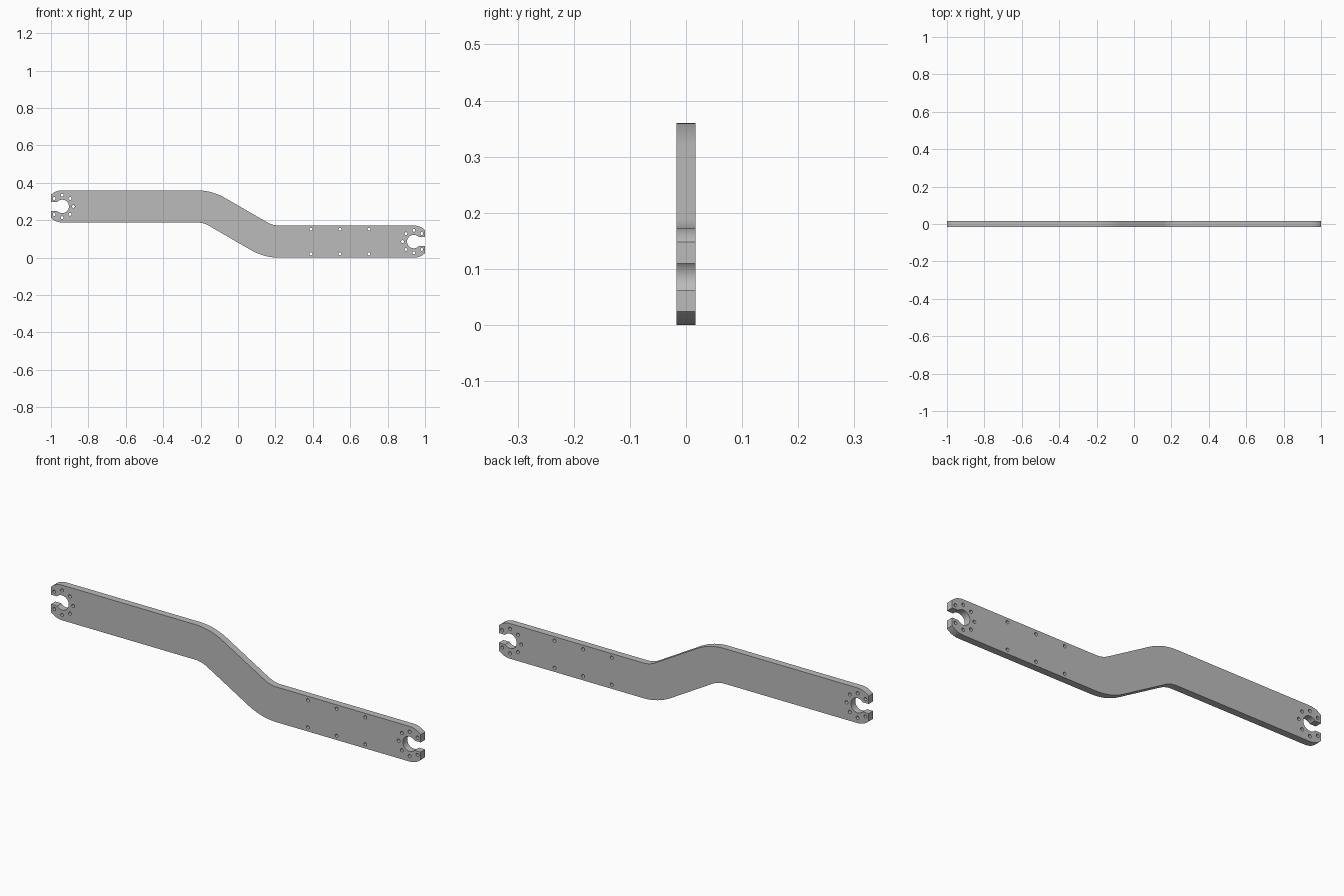
import bpy
from math import sin, cos, acos, asin, radians, degrees

old = bpy.data.objects.get("Cube")
if old:
    bpy.data.objects.remove(old, do_unlink=True)

HEIGHT = 0.36        # overall height
WIDTH = 0.172        # width of the bar
THICK = 0.034
END_X = 0.94         # centre of each end socket
ARM_Z = (WIDTH - HEIGHT) / 2   # right arm centreline, measured from the middle
R_END, R_SOCKET, SLOT = WIDTH / 2, 0.036, 0.0235
R_BEND = 0.3
BEND = (0.22, R_BEND - HEIGHT / 2)


def arc(centre, radius, start, end, steps):
    """Points on an arc, angles in degrees."""
    angles = [radians(start + (end - start) * i / steps) for i in range(steps + 1)]
    return [(centre[0] + radius * cos(a), centre[1] + radius * sin(a)) for a in angles]


def turned(points):
    """Half turn about the middle of the bar."""
    return [(-x, -z) for x, z in points]


def hole(x, z, radius=0.008):
    return arc((x, z), radius, 0, 360, 16)[:-1]


# Outline of the right half: outer bend, rounded end, open socket, inner bend
socket = (END_X, ARM_Z)
tip = degrees(acos((1 - END_X) / R_END))
mouth = degrees(asin(SLOT / R_SOCKET))
half = arc(BEND, R_BEND, 240, 270, 12)
half += arc(socket, R_END, -90, -tip, 8)
half += [(1, ARM_Z - SLOT)]
half += arc(socket, R_SOCKET, 360 - mouth, mouth, 28)
half += [(1, ARM_Z + SLOT)]
half += arc(socket, R_END, tip, 90, 8)
half += arc(BEND, R_BEND - WIDTH, 270, 240, 12)
loops = [half + turned(half)]

# Bolt circles round both sockets
for angle in range(45, 316, 45):
    a = radians(angle)
    bolt = hole(END_X + 0.06 * cos(a), ARM_Z + 0.06 * sin(a))
    loops += [bolt, turned(bolt)]

# Two rows of holes along the lower arm
for x in (0.39, 0.545, 0.7):
    for side in (-1, 1):
        loops.append(hole(x, ARM_Z + side * 0.066))

# Filled and extruded plate
curve = bpy.data.curves.new("offset_bar", "CURVE")
curve.dimensions = "2D"
curve.fill_mode = "BOTH"
curve.extrude = THICK / 2
for points in loops:
    spline = curve.splines.new("POLY")
    spline.points.add(len(points) - 1)
    for p, (x, z) in zip(spline.points, points):
        p.co = (x, z, 0, 1)
    spline.use_cyclic_u = True

bar = bpy.data.objects.new("offset_bar", curve)
bpy.context.collection.objects.link(bar)
bar.rotation_euler.x = radians(90)
bar.location.z = HEIGHT / 2
bpy.ops.object.select_all(action="DESELECT")
bar.select_set(True)
bpy.context.view_layer.objects.active = bar
bpy.ops.object.convert(target="MESH")
bpy.ops.object.transform_apply(location=True, rotation=True, scale=True)

# Weld caps to walls, then smooth the curved walls only
bpy.ops.object.mode_set(mode="EDIT")
bpy.ops.mesh.select_all(action="SELECT")
bpy.ops.mesh.remove_doubles(threshold=0.0001)
bpy.ops.mesh.normals_make_consistent(inside=False)
bpy.ops.object.mode_set(mode="OBJECT")
bpy.ops.object.shade_smooth_by_angle(angle=radians(30))

# Grey metal
grey = bpy.data.materials.new("grey_metal")
grey.use_nodes = True
colour = (0.5, 0.5, 0.5, 1)
grey.diffuse_color = colour
grey.node_tree.nodes["Principled BSDF"].inputs["Base Color"].default_value = colour
bar.data.materials.clear()
bar.data.materials.append(grey)
